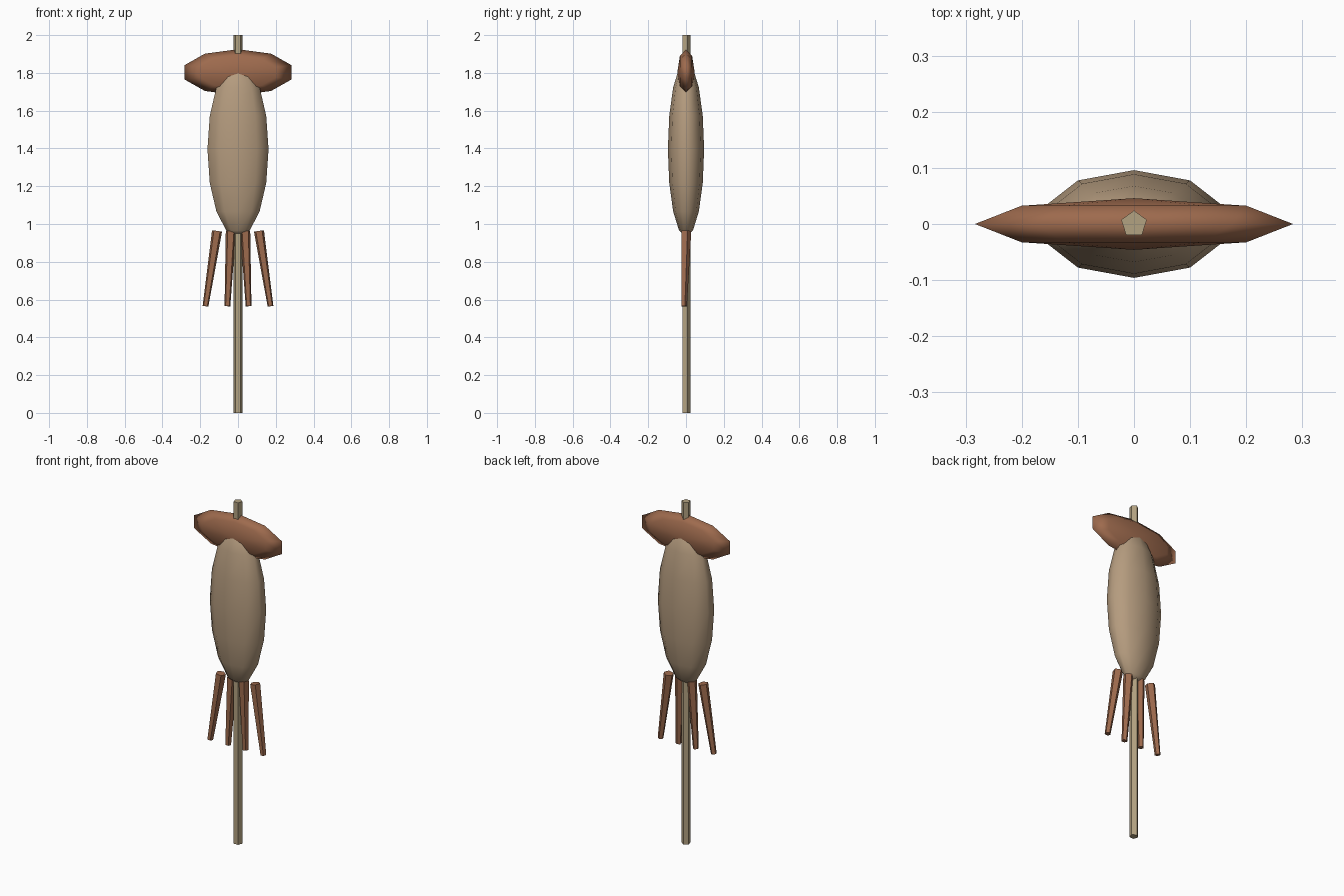
import bpy, math
from mathutils import Vector, Matrix

if "Cube" in bpy.data.objects:
    bpy.data.objects.remove(bpy.data.objects["Cube"])


def material(name, rgb):
    m = bpy.data.materials.new(name)
    m.diffuse_color = (*rgb, 1)
    m.use_nodes = True
    m.node_tree.nodes["Principled BSDF"].inputs["Base Color"].default_value = m.diffuse_color
    return m


POLE = material("pale_wood", (0.45, 0.36, 0.22))
SACK = material("sackcloth", (0.46, 0.33, 0.21))
RUST = material("rust_brown", (0.34, 0.145, 0.075))


def build(name, verts, faces, mat, smooth):
    me = bpy.data.meshes.new(name)
    me.from_pydata(verts, [], faces)
    me.materials.append(mat)
    for p in me.polygons:
        p.use_smooth = smooth
    ob = bpy.data.objects.new(name, me)
    bpy.context.collection.objects.link(ob)
    return ob


def ellipsoid(name, centre, radii, rings, mat, turn=Matrix()):
    """Ten-sided sphere, turned, then stretched to the radii."""
    n = 10
    pts = [Vector((0, 0, -1))]
    for r in range(1, rings):
        lat = -math.pi / 2 + math.pi * r / rings
        for i in range(n):
            a = math.pi / 2 + math.tau * i / n
            pts.append(Vector((math.cos(lat) * math.cos(a),
                               math.cos(lat) * math.sin(a), math.sin(lat))))
    pts.append(Vector((0, 0, 1)))
    last = len(pts) - 1
    faces = []
    for i in range(n):
        j = (i + 1) % n
        faces.append((0, 1 + j, 1 + i))
        for r in range(rings - 2):
            a, b = 1 + r * n, 1 + (r + 1) * n
            faces.append((a + i, a + j, b + j, b + i))
        t = last - n
        faces.append((t + i, t + j, last))
    verts = [tuple(c + s * k for c, s, k in zip(centre, radii, turn @ p)) for p in pts]
    return build(name, verts, faces, mat, True)


def stick(name, bottom, top, r0, r1, mat):
    """Five-sided tapered stick with ends square to its axis."""
    n = 5
    bottom, top = Vector(bottom), Vector(top)
    q = Vector((0, 0, 1)).rotation_difference(top - bottom)
    verts = []
    for c, r in ((bottom, r0), (top, r1)):
        for i in range(n):
            a = math.pi / 2 + math.tau * i / n
            verts.append(c + q @ Vector((r * math.cos(a), r * math.sin(a), 0)))
    faces = [(i, (i + 1) % n, n + (i + 1) % n, n + i) for i in range(n)]
    faces += [tuple(reversed(range(n))), tuple(range(n, 2 * n))]
    return build(name, verts, faces, mat, False)


# Central pole
stick("pole", (0, 0, 0), (0, 0, 2), 0.024, 0.024, POLE)

# Stuffed body
ellipsoid("body", (0, 0, 1.395), (0.17, 0.096, 0.465), 8, SACK)

# Flat cross piece on top, its sphere axis along y
ellipsoid("top_pad", (0, 0, 1.803), (0.298, 0.046, 0.122), 4, RUST,
          Matrix.Rotation(math.pi / 2, 4, 'X'))

# Hanging strips, splayed outwards
for side, label in ((-1, "left"), (1, "right")):
    for kind, xt, xb in (("inner", 0.038, 0.056), ("outer", 0.111, 0.172)):
        stick(f"{label}_{kind}_strip", (side * xb, -0.011, 0.565),
              (side * xt, 0, 0.963), 0.016, 0.028, RUST)
